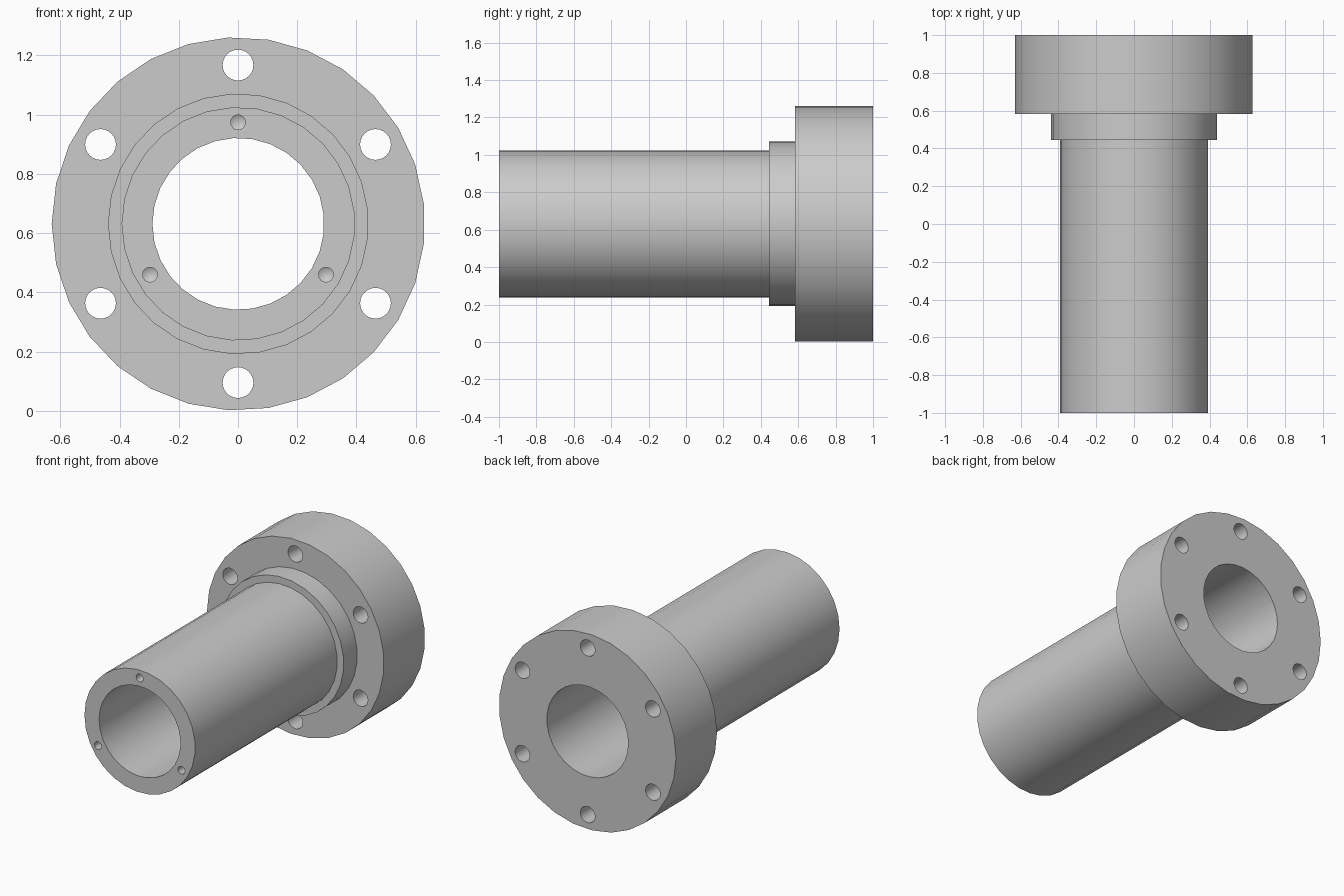
import bpy, bmesh, math
from mathutils import Vector

if "Cube" in bpy.data.objects:
    bpy.data.objects.remove(bpy.data.objects["Cube"], do_unlink=True)

AXIS_X, AXIS_Z = 0.001, 0.631
SIDES = 29

grey = bpy.data.materials.new("machined_grey")
grey.use_nodes = True
grey.diffuse_color = (0.6, 0.6, 0.6, 1)
grey.node_tree.nodes["Principled BSDF"].inputs["Base Color"].default_value = (0.6, 0.6, 0.6, 1)


def lathe(name, profile, sides, centre, closed):
    """Revolve (radius, y) points around a line parallel to y."""
    bm = bmesh.new()
    rings = []
    for r, y in profile:
        if r == 0:
            rings.append([bm.verts.new((centre[0], y, centre[1]))] * sides)
            continue
        ring = []
        for i in range(sides):
            a = math.pi + math.tau * i / sides
            ring.append(bm.verts.new((centre[0] + r * math.cos(a), y, centre[1] + r * math.sin(a))))
        rings.append(ring)
    pairs = list(zip(rings, rings[1:]))
    if closed:
        pairs.append((rings[-1], rings[0]))
    for a, b in pairs:
        for i in range(sides):
            j = (i + 1) % sides
            corners = list(dict.fromkeys((a[i], a[j], b[j], b[i])))
            bm.faces.new(corners)
    bmesh.ops.recalc_face_normals(bm, faces=bm.faces)
    mesh = bpy.data.meshes.new(name)
    bm.to_mesh(mesh)
    bm.free()
    mesh.materials.append(grey)
    obj = bpy.data.objects.new(name, mesh)
    bpy.context.collection.objects.link(obj)
    return obj


# Sleeve, shoulder and flange as one hollow turned body
body = lathe("flanged_sleeve", [
    (0.29, -1), (0.394, -1), (0.394, 0.445), (0.44, 0.445),
    (0.44, 0.583), (0.63, 0.583), (0.63, 1), (0.29, 1),
], SIDES, (AXIS_X, AXIS_Z), True)


def hole_circle(name, count, pitch, profile, sides):
    """Equally spaced drills, the first one at the top."""
    for i in range(count):
        a = math.pi / 2 + math.tau * i / count
        centre = (pitch * math.cos(a), AXIS_Z + pitch * math.sin(a))
        cutter = lathe(f"{name}_{i + 1}", profile, sides, centre, False)
        cutter.hide_render = True
        cutters.append(cutter)
        mod = body.modifiers.new(cutter.name, "BOOLEAN")
        mod.operation = "DIFFERENCE"
        mod.solver = "EXACT"
        mod.object = cutter


cutters = []
# Six through holes in the flange
hole_circle("bolt_hole_cutter", 6, 0.536,
            [(0, 0.5), (0.052, 0.5), (0.052, 1.1), (0, 1.1)], 24)
# Three blind holes with conical bottoms in the sleeve end
hole_circle("pin_hole_cutter", 3, 0.343,
            [(0, -1.1), (0.025, -1.1), (0.025, -0.88), (0, -0.865)], 16)

# Bake the holes and discard the cutters
bpy.context.view_layer.update()
graph = bpy.context.evaluated_depsgraph_get()
result = bpy.data.meshes.new_from_object(body.evaluated_get(graph))
body.modifiers.clear()
body.data = result
for cutter in cutters:
    bpy.data.objects.remove(cutter, do_unlink=True)

bpy.ops.object.select_all(action="DESELECT")
body.select_set(True)
bpy.context.view_layer.objects.active = body
bpy.ops.object.shade_smooth_by_angle(angle=math.radians(30))
